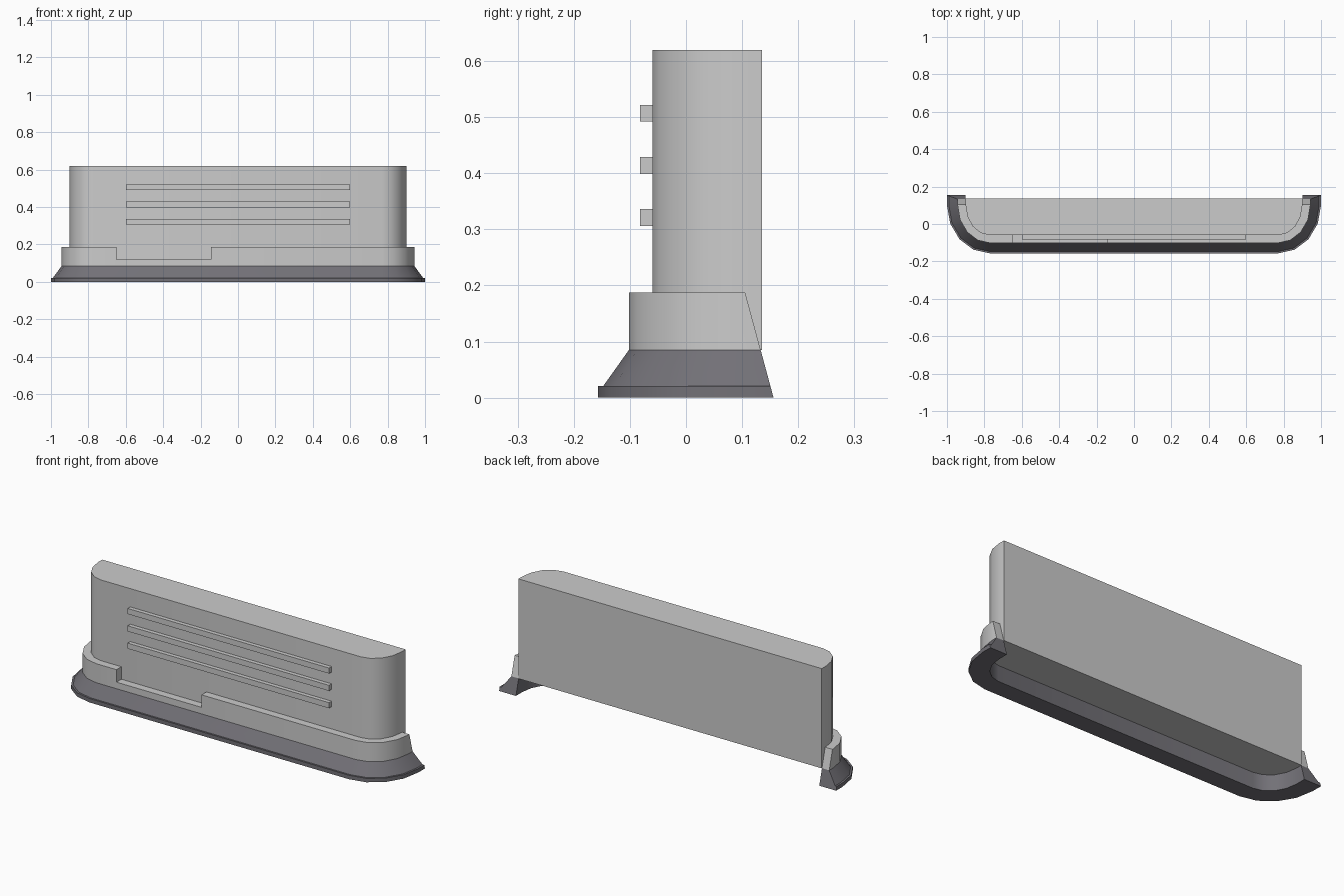
import bpy, bmesh
from math import sin, cos, pi, radians

if "Cube" in bpy.data.objects:
    bpy.data.objects.remove(bpy.data.objects["Cube"])

CX, CY = 0.77, 0.10        # centre of the front corner curves
RX, RY = 0.13, 0.16        # corner radii of the main body
STEPS = 4
BASE_TOP, COLLAR_TOP, NOTCH_Z = 0.085, 0.187, 0.12


def corner(side, i, off):
    """Point i on a front corner, pushed outwards by off."""
    a = i * pi / 2 / STEPS
    return (side * (CX + (RX + off) * cos(a)), CY - (RY + off * 0.97) * sin(a))


def end_y(z):
    """The rear ends of collar and skirt lean forward with height."""
    return 0.156 - 0.27 * z


def finish(name, bm, smooth=True):
    bmesh.ops.recalc_face_normals(bm, faces=bm.faces)
    me = bpy.data.meshes.new(name)
    bm.to_mesh(me)
    bm.free()
    ob = bpy.data.objects.new(name, me)
    bpy.context.collection.objects.link(ob)
    if smooth:
        bpy.ops.object.select_all(action='DESELECT')
        ob.select_set(True)
        bpy.context.view_layer.objects.active = ob
        bpy.ops.object.shade_smooth_by_angle(angle=radians(30))
    return ob


def loft(name, rings):
    """Bridge closed cross-sections in order and cap both ends."""
    bm = bmesh.new()
    vs = [[bm.verts.new(p) for p in r] for r in rings]
    n = len(vs[0])
    for a, b in zip(vs, vs[1:]):
        for i in range(n):
            j = (i + 1) % n
            bm.faces.new((a[i], a[j], b[j], b[i]))
    bm.faces.new(vs[0])
    bm.faces.new(vs[-1][::-1])
    bmesh.ops.remove_doubles(bm, verts=bm.verts, dist=1e-5)
    return finish(name, bm)


def wrap(name, profile, notch=()):
    """Sweep an (offset, z) profile round the front from left end to right end."""
    rings = [[(-(CX + RX + o), end_y(z), z) for o, z in profile]]
    for i in range(STEPS + 1):
        rings.append([(*corner(-1, i, o), z) for o, z in profile])
    for x, top in notch:
        rings.append([(x, CY - RY - o * 0.97, min(z, top)) for o, z in profile])
    for i in range(STEPS, -1, -1):
        rings.append([(*corner(1, i, o), z) for o, z in profile])
    rings.append([(CX + RX + o, end_y(z), z) for o, z in profile])
    return loft(name, rings)


# Main body: flat back, rounded front corners
outline = [(-0.9, 0.135)] + [corner(-1, i, 0) for i in range(STEPS + 1)]
outline += [corner(1, i, 0) for i in range(STEPS, -1, -1)] + [(0.9, 0.135)]
loft("main_body", [[(x, y, z) for x, y in outline] for z in (BASE_TOP, 0.62)])

# Collar with a lowered notch on the left of the front
wrap("collar",
     [(0, BASE_TOP), (0.043, BASE_TOP), (0.043, COLLAR_TOP), (0, COLLAR_TOP)],
     [(-0.65, COLLAR_TOP), (-0.65, NOTCH_Z), (-0.145, NOTCH_Z), (-0.145, COLLAR_TOP)])

# Dark flared skirt with a thin lip at the ground
skirt = wrap("flared_skirt",
             [(0, 0), (0.1, 0), (0.1, 0.021), (0.09, 0.021), (0.043, BASE_TOP), (0, BASE_TOP)])
mat = bpy.data.materials.new("dark_grey")
mat.diffuse_color = (0.17, 0.165, 0.185, 1)
mat.use_nodes = True
mat.node_tree.nodes["Principled BSDF"].inputs["Base Color"].default_value = mat.diffuse_color
skirt.data.materials.append(mat)

# Three raised bars on the front
for k, z in enumerate((0.321, 0.414, 0.507)):
    bm = bmesh.new()
    bmesh.ops.create_cube(bm, size=1)
    bmesh.ops.scale(bm, vec=(1.195, 0.026, 0.03), verts=bm.verts)
    bmesh.ops.translate(bm, vec=(0, -0.069, z), verts=bm.verts)
    finish(f"front_bar_{k + 1}", bm, smooth=False)
